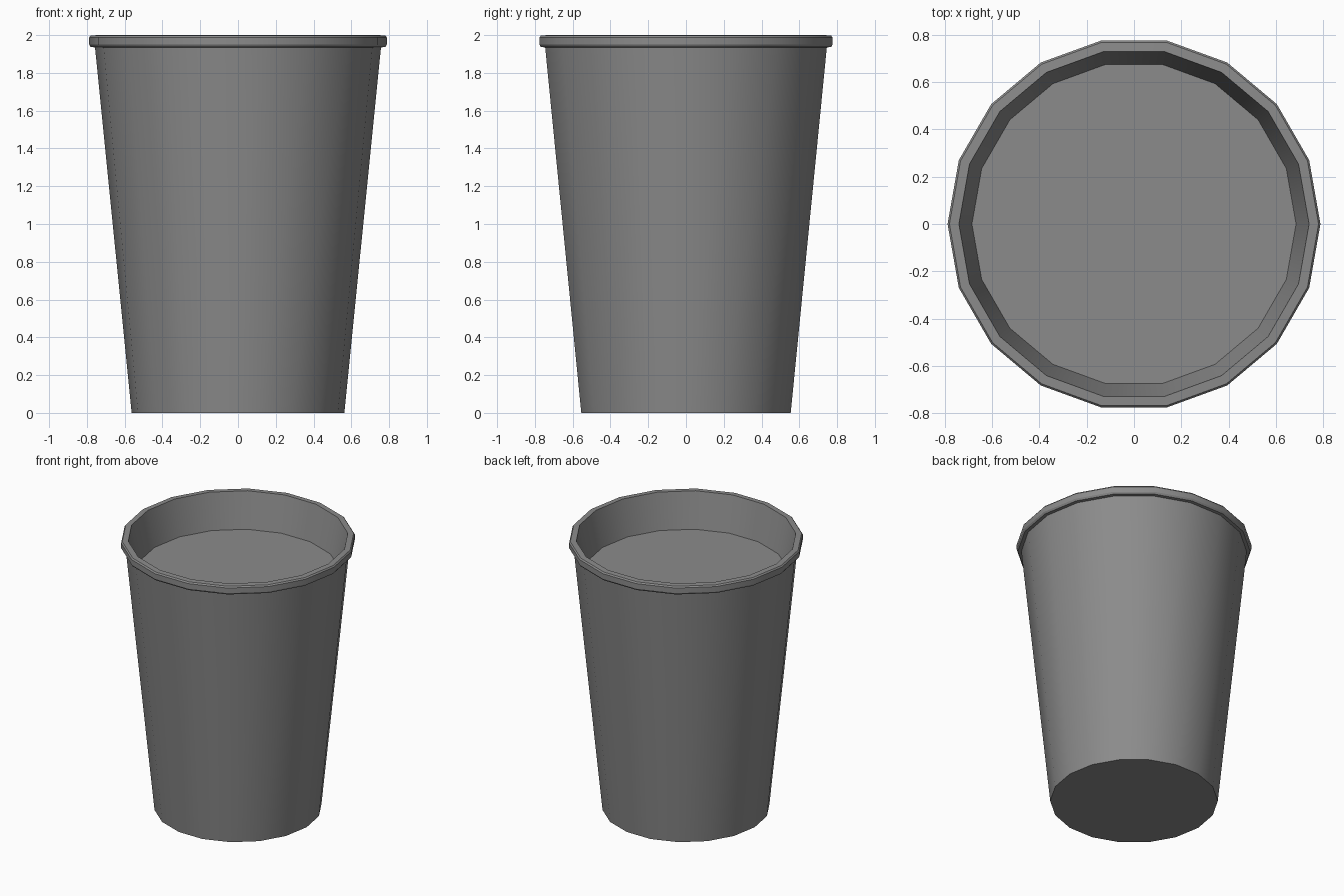
import bpy, bmesh
from math import cos, sin, tau, radians

cube = bpy.data.objects.get("Cube")
if cube:
    bpy.data.objects.remove(cube)

SIDES = 18

grey = bpy.data.materials.new("mid_grey")
grey.use_nodes = True
colour = (0.26, 0.26, 0.26, 1)
grey.diffuse_color = colour
grey.node_tree.nodes["Principled BSDF"].inputs["Base Color"].default_value = colour


def lathe(name, profile, cap_start=False, cap_end=False, closed=False):
    """Spin (radius, height) points, listed so that faces point outward."""
    bm = bmesh.new()
    rings = [[bm.verts.new((r * cos(tau * i / SIDES), r * sin(tau * i / SIDES), z))
              for i in range(SIDES)] for r, z in profile]
    pairs = list(zip(rings, rings[1:]))
    if closed:
        pairs.append((rings[-1], rings[0]))
    for a, b in pairs:
        for i in range(SIDES):
            j = (i + 1) % SIDES
            bm.faces.new((a[i], a[j], b[j], b[i]))
    if cap_start:
        bm.faces.new(rings[0][::-1])
    if cap_end:
        bm.faces.new(rings[-1])
    mesh = bpy.data.meshes.new(name)
    bm.to_mesh(mesh)
    bm.free()
    mesh.materials.append(grey)
    obj = bpy.data.objects.new(name, mesh)
    bpy.context.collection.objects.link(obj)
    bpy.ops.object.select_all(action="DESELECT")
    obj.select_set(True)
    bpy.context.view_layer.objects.active = obj
    bpy.ops.object.shade_smooth_by_angle(angle=radians(30))
    return obj


# Tapered cup: base, outer wall, rolled rim, inner wall and raised inner floor
lathe("cup", [(0.563, 0), (0.757, 1.935), (0.78, 1.937), (0.788, 1.95),
              (0.788, 1.988), (0.78, 1.998), (0.74, 2.0), (0.685, 1.74)],
      cap_start=True, cap_end=True)
